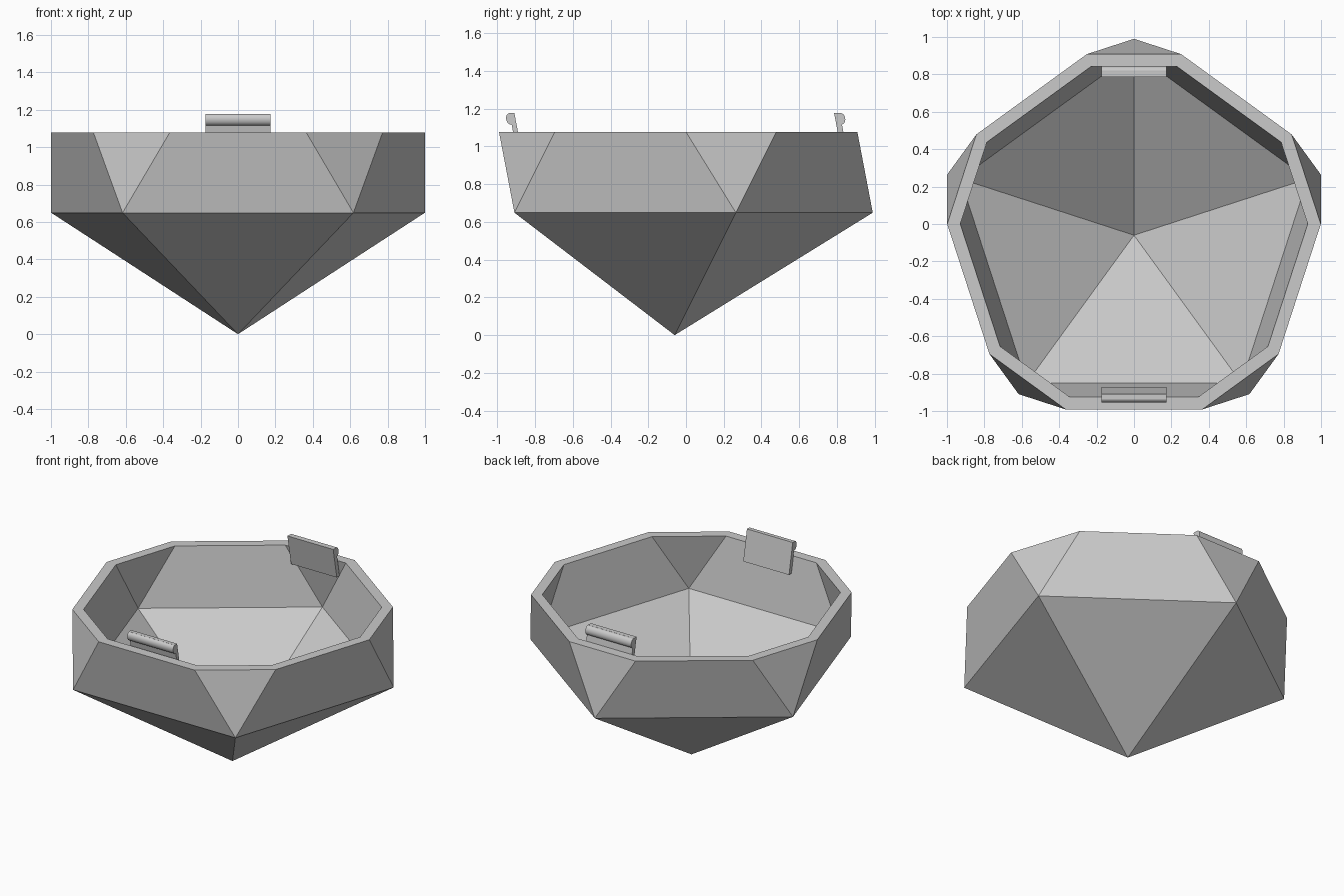
import bpy, bmesh, math
from mathutils import Matrix, Vector

cube = bpy.data.objects.get("Cube")
if cube:
    bpy.data.objects.remove(cube)

RADIUS = 1.174          # circumradius of the faceted solid
CENTRE = Vector((0, -0.06, RADIUS))
INNER = 0.93            # scale of the hollow
RIM_Z = 1.078
COLOUR = (0.59, 0.59, 0.59, 1)

grey = bpy.data.materials.new("stone_grey")
grey.use_nodes = True
grey.diffuse_color = COLOUR
grey.node_tree.nodes["Principled BSDF"].inputs["Base Color"].default_value = COLOUR


def make_object(name, bm):
    mesh = bpy.data.meshes.new(name)
    bm.to_mesh(mesh)
    bm.free()
    mesh.materials.append(grey)
    obj = bpy.data.objects.new(name, mesh)
    bpy.context.collection.objects.link(obj)
    return obj


# Bowl: two nested icosahedra, each cut level at the rim
bm = bmesh.new()
rings = []
for scale in (1, INNER):
    place = Matrix.Translation(CENTRE) @ Matrix.Rotation(-math.pi / 2, 4, "Z")
    made = bmesh.ops.create_icosphere(bm, subdivisions=1, radius=RADIUS * scale, matrix=place)
    faces = {f for v in made["verts"] for f in v.link_faces}
    edges = {e for f in faces for e in f.edges}
    if scale == INNER:
        bmesh.ops.reverse_faces(bm, faces=list(faces))
    cut = bmesh.ops.bisect_plane(bm, geom=made["verts"] + list(edges) + list(faces),
                                 plane_co=(0, 0, RIM_Z), plane_no=(0, 0, 1), clear_outer=True)
    ring = [v for v in cut["geom_cut"] if isinstance(v, bmesh.types.BMVert)]
    rings.append(sorted(ring, key=lambda v: math.atan2(v.co.y - CENTRE.y, v.co.x)))

# Flat rim joining the outer and inner walls
outer, inner = rings
for i in range(len(outer)):
    bm.faces.new((outer[i - 1], outer[i], inner[i], inner[i - 1]))
make_object("bowl", bm)


# Clip: leaning plate inside the wall with a rounded bead on its outer side
def clip(name, y_outer, out, thick):
    top, low, lean, half, bead_z = 1.178, 0.97, 0.19, 0.174, 1.147

    def wall_y(z):
        return y_outer - lean * (z - RIM_Z)

    bm = bmesh.new()
    profile = [(wall_y(low), low), (wall_y(top), top),
               (wall_y(top) - out * thick, top), (wall_y(low) - out * thick, low)]
    face = bm.faces.new([bm.verts.new((-half, y, z)) for y, z in profile])
    sides = bmesh.ops.extrude_face_region(bm, geom=[face])["geom"]
    bmesh.ops.translate(bm, vec=(2 * half, 0, 0),
                        verts=[v for v in sides if isinstance(v, bmesh.types.BMVert)])
    bmesh.ops.recalc_face_normals(bm, faces=bm.faces[:])
    make_object(name + "_plate", bm)

    bm = bmesh.new()
    place = (Matrix.Translation((0, wall_y(bead_z), bead_z))
             @ Matrix.Rotation(math.atan(lean), 4, "X")
             @ Matrix.Diagonal((1, 0.75, 1, 1))
             @ Matrix.Rotation(math.pi / 2, 4, "Y"))
    bmesh.ops.create_cone(bm, cap_ends=True, segments=24, radius1=0.031, radius2=0.031,
                          depth=2 * half, matrix=place)
    bead = make_object(name + "_bead", bm)
    bpy.ops.object.select_all(action="DESELECT")
    bead.select_set(True)
    bpy.context.view_layer.objects.active = bead
    bpy.ops.object.shade_smooth_by_angle(angle=math.radians(40))


clip("back_clip", 0.834, 1, 0.03)
clip("front_clip", -0.917, -1, 0.026)
